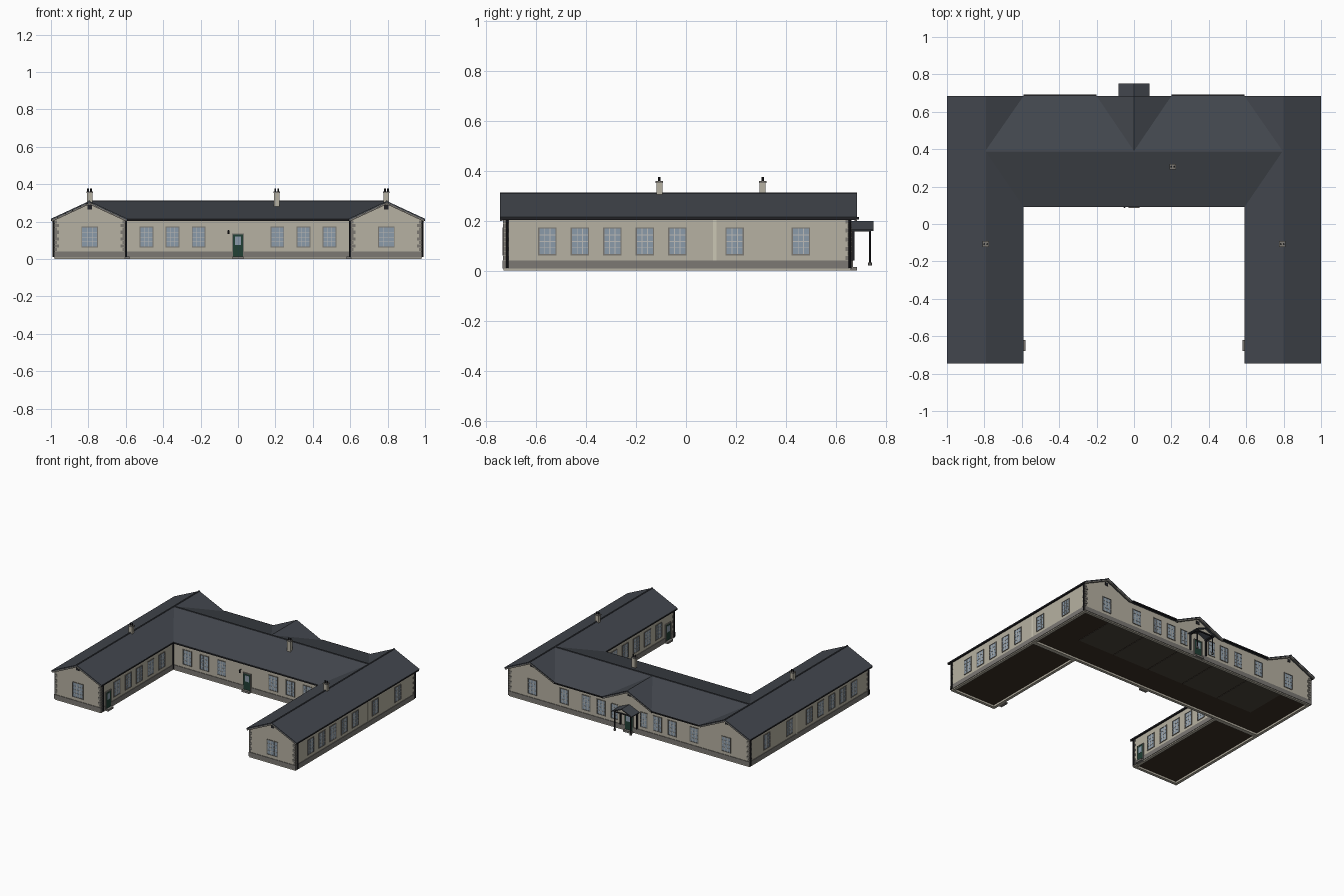
import bpy, bmesh, math
from mathutils import Vector, Matrix

if "Cube" in bpy.data.objects:
    bpy.data.objects.remove(bpy.data.objects["Cube"])

COL = {
    "stone": (.47, .44, .36), "plinth": (.2, .19, .175), "pale": (.6, .57, .46), "trim": (.2, .19, .17),
    "slate": (.055, .062, .075), "glass": (.26, .33, .4), "frame": (.5, .5, .48), "green": (.015, .05, .035),
    "dark": (.015, .015, .018), "brown": (.045, .028, .018), "greybrown": (.07, .06, .045)}
MATS = {}
for n, c in COL.items():
    MATS[n] = bpy.data.materials.new(n)
    MATS[n].diffuse_color = (*c, 1)

PARTS = {}  # part name -> (bmesh, material); similar pieces share one object


def part(name, mat):
    if name not in PARTS:
        PARTS[name] = (bmesh.new(), mat)
    return PARTS[name][0]


def box(name, mat, x0, x1, y0, y1, z0, z1):
    m = Matrix.Translation(((x0 + x1) / 2, (y0 + y1) / 2, (z0 + z1) / 2)) @ \
        Matrix.Diagonal((abs(x1 - x0), abs(y1 - y0), abs(z1 - z0), 1))
    bmesh.ops.create_cube(part(name, mat), size=1, matrix=m)


def cyl(name, mat, x, y, z0, z1, r, n=8):
    bmesh.ops.create_cone(part(name, mat), cap_ends=True, segments=n, radius1=r, radius2=r, depth=z1 - z0,
                          matrix=Matrix.Translation((x, y, (z0 + z1) / 2)))


def prism(name, mat, pts, y0, y1):
    """Extrude an x-z profile along y."""
    bm = part(name, mat)
    a = [bm.verts.new((x, y0, z)) for x, z in pts]
    b = [bm.verts.new((x, y1, z)) for x, z in pts]
    fs = [bm.faces.new(a), bm.faces.new(b[::-1])]
    for i in range(len(pts)):
        j = (i + 1) % len(pts)
        fs.append(bm.faces.new((a[j], a[i], b[i], b[j])))
    bmesh.ops.recalc_face_normals(bm, faces=fs)


def chevron(name, mat, cx, half, ze, zr, t, y0, y1):
    prism(name, mat, [(cx - half, ze), (cx, zr), (cx + half, ze),
                      (cx + half, ze - t), (cx, zr - t), (cx - half, ze - t)], y0, y1)


def ring(name, mat, x0, x1, y0, y1, z0, z1, t):
    box(name, mat, x0, x1, y0, y0 + t, z0, z1)
    box(name, mat, x0, x1, y1 - t, y1, z0, z1)
    box(name, mat, x0, x0 + t, y0 + t, y1 - t, z0, z1)
    box(name, mat, x1 - t, x1, y0 + t, y1 - t, z0, z1)


def wbox(name, mat, wall, u0, u1, z0, z1, d0, d1):
    """Box on a wall: wall = (axis of normal, plane position, outward sign)."""
    ax, p, s = wall
    if ax == "x":
        box(name, mat, p + s * d0, p + s * d1, u0, u1, z0, z1)
    else:
        box(name, mat, u0, u1, p + s * d0, p + s * d1, z0, z1)


def window(wall, u, w=.064, z0=.066, z1=.168):
    h, e = w / 2, .005
    wbox("window_glass", "glass", wall, u - h, u + h, z0, z1, -.005, .001)
    for s in (-1, 1):
        wbox("window_surround", "trim", wall, u + s * h, u + s * (h + e), z0 - e, z1 + e, -.005, .004)
        wbox("window_bars", "frame", wall, u + s * w / 6 - .0015, u + s * w / 6 + .0015, z0, z1, -.004, .0025)
    for z in (z0 - e, z1):
        wbox("window_surround", "trim", wall, u - h, u + h, z, z + e, -.005, .004)
    for k in (.25, .5, .75):
        z = z0 + (z1 - z0) * k
        wbox("window_bars", "frame", wall, u - h, u + h, z - .0015, z + .0015, -.004, .0025)


def door(wall, u, w=.052):
    h = w / 2
    wbox("door_leaf", "green", wall, u - h, u + h, .012, .132, -.004, .006)
    wbox("door_light", "glass", wall, u - h + .01, u + h - .01, .075, .12, 0, .0075)
    for s in (-1, 1):
        wbox("door_surround", "trim", wall, u + s * h, u + s * (h + .005), .01, .137, -.004, .008)
    wbox("door_surround", "trim", wall, u - h, u + h, .132, .137, -.004, .008)
    wbox("door_step", "plinth", wall, u - h - .004, u + h + .004, 0, .014, 0, .024)


def quoins(x, y, sx, sy):
    """Alternating corner blocks; sx, sy point outward."""
    for i in range(9):
        a, b = (.022, .013) if i % 2 else (.013, .022)
        z = .042 + i * .0185
        box("quoins", "trim", x + sx * .003, x - sx * a, y + sy * .003, y - sy * b, z, z + .0165)


# Walls, plinths and floors of the main range and the two wings
blocks = [(-.98, .98, .11, .66), (-.98, -.605, -.73, .12), (.605, .98, -.73, .12)]
for x0, x1, y0, y1 in blocks:
    ring("walls", "stone", x0, x1, y0, y1, .0, .212, .02)
    e = .004
    ring("plinth", "plinth", x0 - e, x1 + e, y0 - e, y1 + e, .008, .04, .012)
    box("floor", "brown", x0 + .01, x1 - .01, y0 + .01, y1 - .01, .014, .022)
for i in range(5):
    x = -.6 + i * .3
    box("room_floor", "greybrown", x - .146, x + .146, .32, .635, .011, .02)

# Wing and central gables with bargeboards and vents
for s in (-1, 1):
    prof = [(s * .605, .2), (s * .98, .2), (s * .98, .214), (s * .795, .3), (s * .605, .214)]
    for y0, y1, yb, yv in ((-.73, -.71, -.744, -.733), (.64, .66, .674, .657)):
        prism("gable_walls", "stone", prof, y0, y1)
        chevron("bargeboards", "trim", s * .795, .2, .2085, .301, .009, yb, yb + .01)
        box("gable_vents", "dark", s * .793 - .012, s * .793 + .012, yv, yv + .006, .265, .288)
prism("gable_walls", "stone", [(-.2, .2), (.2, .2), (0, .3)], .64, .66)
chevron("bargeboards", "trim", 0, .2, .2065, .301, .009, .674, .684)
box("gable_vents", "dark", -.012, .012, .657, .663, .262, .285)

# Roof: right half, mirrored and thickened
P = dict(R1=(.795, -.745, .31), R2=(.795, .39, .31), R3=(.795, .685, .31), O1=(1, -.745, .215),
         O2=(1, .685, .215), I1=(.59, -.745, .215), I2=(.59, .09, .215), C1=(0, .09, .215),
         C2=(0, .39, .31), V1=(.59, .685, .215), V2=(.2, .685, .215), C3=(0, .685, .31))
bm = bmesh.new()
V = {k: bm.verts.new(p) for k, p in P.items()}
for f in ("O1 O2 R3 R2 R1", "R1 R2 I2 I1", "I2 R2 C2 C1", "R2 V1 V2 C2", "R2 R3 V1", "C2 V2 C3"):
    face = bm.faces.new([V[k] for k in f.split()])
    face.normal_update()
    if face.normal.z < 0:
        face.normal_flip()
me = bpy.data.meshes.new("roof")
bm.to_mesh(me)
roof = bpy.data.objects.new("roof", me)
bpy.context.collection.objects.link(roof)
me.materials.append(MATS["slate"])
roof.modifiers.new("mirror", "MIRROR")
sol = roof.modifiers.new("thick", "SOLIDIFY")
sol.thickness, sol.offset = .008, -1
for s in (-1, 1):
    box("ridge_tiles", "slate", s * .791, s * .799, -.745, .685, .307, .313)
box("ridge_tiles", "slate", -.795, .795, .386, .394, .307, .313)

# Windows and doors
front, back = ("y", .11, -1), ("y", .66, 1)
for s in (-1, 1):
    outer, inner = ("x", s * .98, s), ("x", s * .605, -s)
    wing_ys = [-.555 + .13 * i for i in range(5)]
    for y in wing_ys + [.195, .46]:
        window(outer, y)
    for y in wing_ys:
        window(inner, y + .01)
    door(inner, -.65)
    window(("y", -.73, -1), s * .793, .08)
    window(back, s * .79)
    for x in (.21, .35, .49):
        window(front, s * x)
    for x in (.12, .23, .35, .53):
        window(back, s * x, .05 if x < .2 else .06)
    # corner blocks, downpipes, gutters and the pale joint strip
    quoins(s * .98, -.73, s, -1)
    quoins(s * .605, -.73, -s, -1)
    quoins(s * .98, .66, s, 1)
    for x, y in ((.987, -.715), (.987, .655), (.598, -.715), (.598, .103)):
        cyl("downpipes", "dark", s * x, y, .01, .212, .005)
    box("gutters", "dark", s * .988, s * 1, -.742, .68, .204, .213)
    box("gutters", "dark", s * .59, s * .602, -.742, .09, .204, .213)
    box("gutters", "dark", s * .2, s * .59, .68, .692, .206, .215)
    box("joint_strip", "pale", s * .98, s * .983, .108, .122, .04, .21)
box("gutters", "dark", -.59, .59, .09, .1, .204, .213)
door(front, 0)
door(back, 0, .06)

# Wall lamp beside the courtyard door
box("lamp_bracket", "dark", -.053, -.049, .09, .11, .15, .154)
cyl("lamp", "dark", -.051, .092, .134, .152, .006)

# Rear porch
chevron("porch_roof", "slate", 0, .082, .165, .2, .007, .66, .75)
prism("porch_gable", "stone", [(-.06, .166), (.06, .166), (0, .19)], .732, .738)
box("porch_beams", "dark", -.07, .07, .732, .74, .156, .165)
for s in (-1, 1):
    box("porch_beams", "dark", s * .062, s * .07, .66, .74, .156, .165)
    cyl("porch_posts", "dark", s * .066, .736, .025, .16, .0045)
    cyl("porch_post_feet", "plinth", s * .066, .736, .02, .032, .008)
    box("porch_brackets", "dark", s * .063, s * .069, .66, .674, .04, .16)

# Chimneys with caps and pots
for x, y, zb in ((-.793, -.107, .29), (.793, -.107, .29), (.207, .307, .27)):
    box("chimneys", "stone", x - .014, x + .014, y - .012, y + .012, zb, .352)
    box("chimney_caps", "trim", x - .017, x + .017, y - .015, y + .015, .352, .36)
    for s in (-1, 1):
        cyl("chimney_pots", "dark", x + s * .008, y, .36, .376, .005)

# Turn the collected pieces into objects
for name, (bm, mat) in PARTS.items():
    me = bpy.data.meshes.new(name)
    bmesh.ops.recalc_face_normals(bm, faces=bm.faces[:])
    bm.to_mesh(me)
    bm.free()
    me.materials.append(MATS[mat])
    bpy.context.collection.objects.link(bpy.data.objects.new(name, me))

for m in bpy.data.materials:
    if m.users and not m.is_grease_pencil:
        m.use_nodes = True
        m.node_tree.nodes["Principled BSDF"].inputs["Base Color"].default_value = m.diffuse_color
